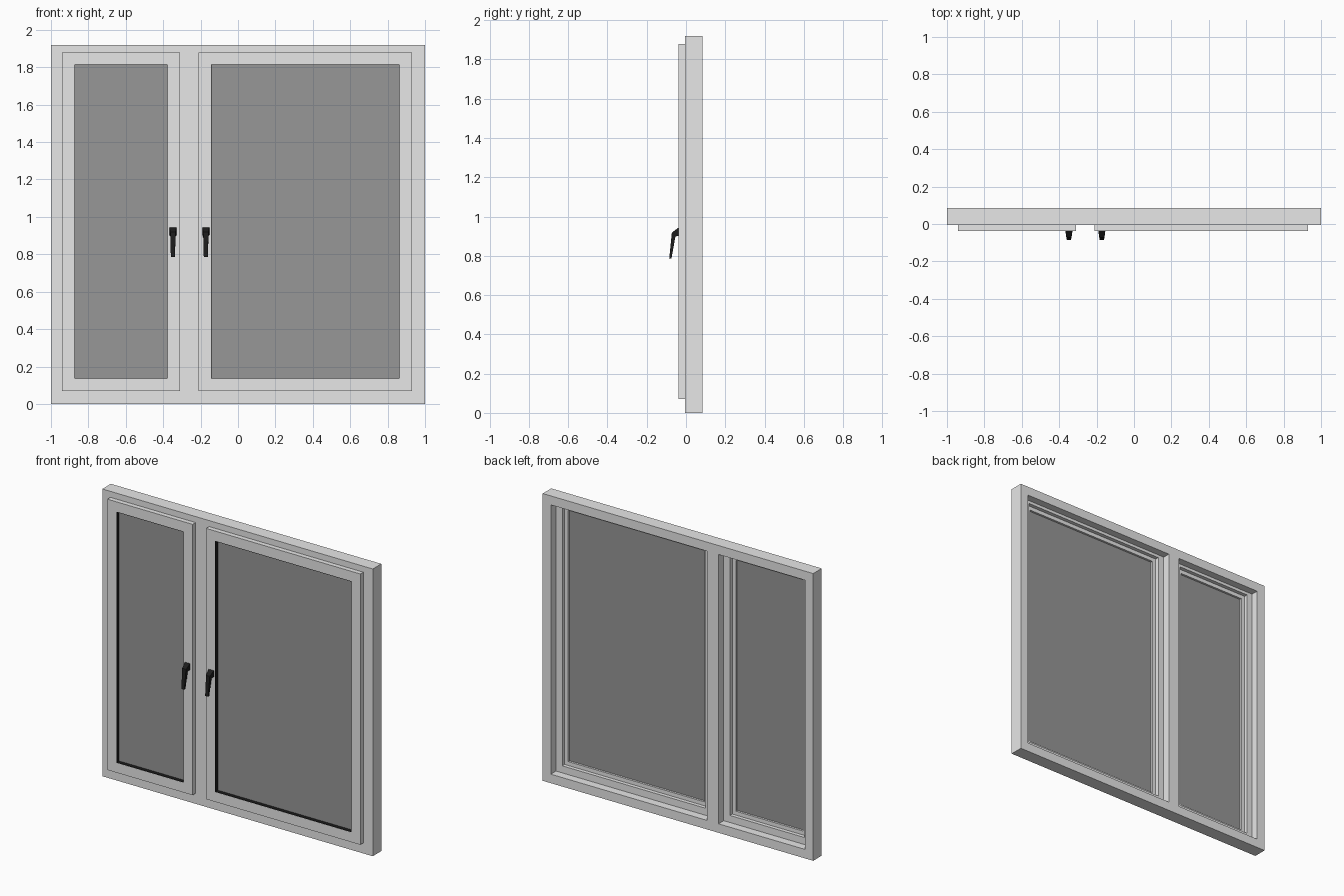
import bpy, bmesh

if "Cube" in bpy.data.objects:
    bpy.data.objects.remove(bpy.data.objects["Cube"])


def material(name, c):
    m = bpy.data.materials.new(name)
    m.diffuse_color = (c, c, c, 1)
    m.use_nodes = True
    m.node_tree.nodes["Principled BSDF"].inputs["Base Color"].default_value = m.diffuse_color
    return m


WHITE = material("frame_white", 0.8)
GLASS = material("glass_grey", 0.31)
BLACK = material("black", 0.012)


def finish(name, bm, mat):
    bmesh.ops.recalc_face_normals(bm, faces=bm.faces)
    me = bpy.data.meshes.new(name)
    bm.to_mesh(me)
    bm.free()
    me.materials.append(mat)
    ob = bpy.data.objects.new(name, me)
    bpy.context.collection.objects.link(ob)
    return ob


def ring(name, x0, x1, z0, z1, profile, mat):
    """Mitred rectangular frame; profile is a closed list of (inset, y)."""
    bm = bmesh.new()
    loops = []
    for sx, sz in ((0, 0), (1, 0), (1, 1), (0, 1)):
        loops.append([bm.verts.new((x1 - i if sx else x0 + i, y,
                                    z1 - i if sz else z0 + i)) for i, y in profile])
    n = len(profile)
    for a in range(4):
        p, q = loops[a], loops[(a + 1) % 4]
        for k in range(n):
            j = (k + 1) % n
            bm.faces.new((p[k], p[j], q[j], q[k]))
    return finish(name, bm, mat)


def box(name, x0, x1, y0, y1, z0, z1, mat):
    bm = bmesh.new()
    bmesh.ops.create_cube(bm, size=1)
    for v in bm.verts:
        v.co = (x1 if v.co.x > 0 else x0, y1 if v.co.y > 0 else y0,
                z1 if v.co.z > 0 else z0)
    return finish(name, bm, mat)


# Outer frame with a rebate, and the mullion dividing it
ring("outer_frame", -1, 1, 0, 1.92,
     [(0, -.005), (.075, -.005), (.075, .03), (.06, .03), (.06, .085), (0, .085)], WHITE)
box("mullion", -.30, -.215, -.005, .085, .06, 1.86, WHITE)
box("mullion_lip", -.315, -.205, -.0049, .03, .07, 1.85, WHITE)

# Opening sashes with gasket and pane
for side, x0, x1 in (("left", -.94, -.31), ("right", -.21, .93)):
    z0, z1 = .07, 1.88
    ring(side + "_sash", x0, x1, z0, z1,
         [(0, -.037), (.066, -.037), (.066, .01), (.04, .01), (.04, .035), (0, .035)], WHITE)
    ring(side + "_gasket", x0, x1, z0, z1,
         [(.06, -.036), (.069, -.036), (.069, -.008), (.06, -.008)], BLACK)
    box(side + "_pane", x0 + .06, x1 - .06, -.012, -.004, z0 + .06, z1 - .06, GLASS)


# Lever handles: side profile (y, z, half width) bridged across x
def handle(name, x):
    prof = [(-.036, .945, .019), (-.036, .903, .019), (-.054, .898, .014),
            (-.074, .786, .011), (-.0855, .786, .011), (-.072, .918, .014)]
    bm = bmesh.new()
    a, b = [[bm.verts.new((x + s * w, y, z)) for y, z, w in prof] for s in (-1, 1)]
    for k in range(6):
        j = (k + 1) % 6
        bm.faces.new((a[k], a[j], b[j], b[k]))
    for s in (a, b):
        bm.faces.new((s[0], s[1], s[2], s[5]))
        bm.faces.new((s[2], s[3], s[4], s[5]))
    finish(name, bm, BLACK)


handle("left_handle", -.348)
handle("right_handle", -.172)
